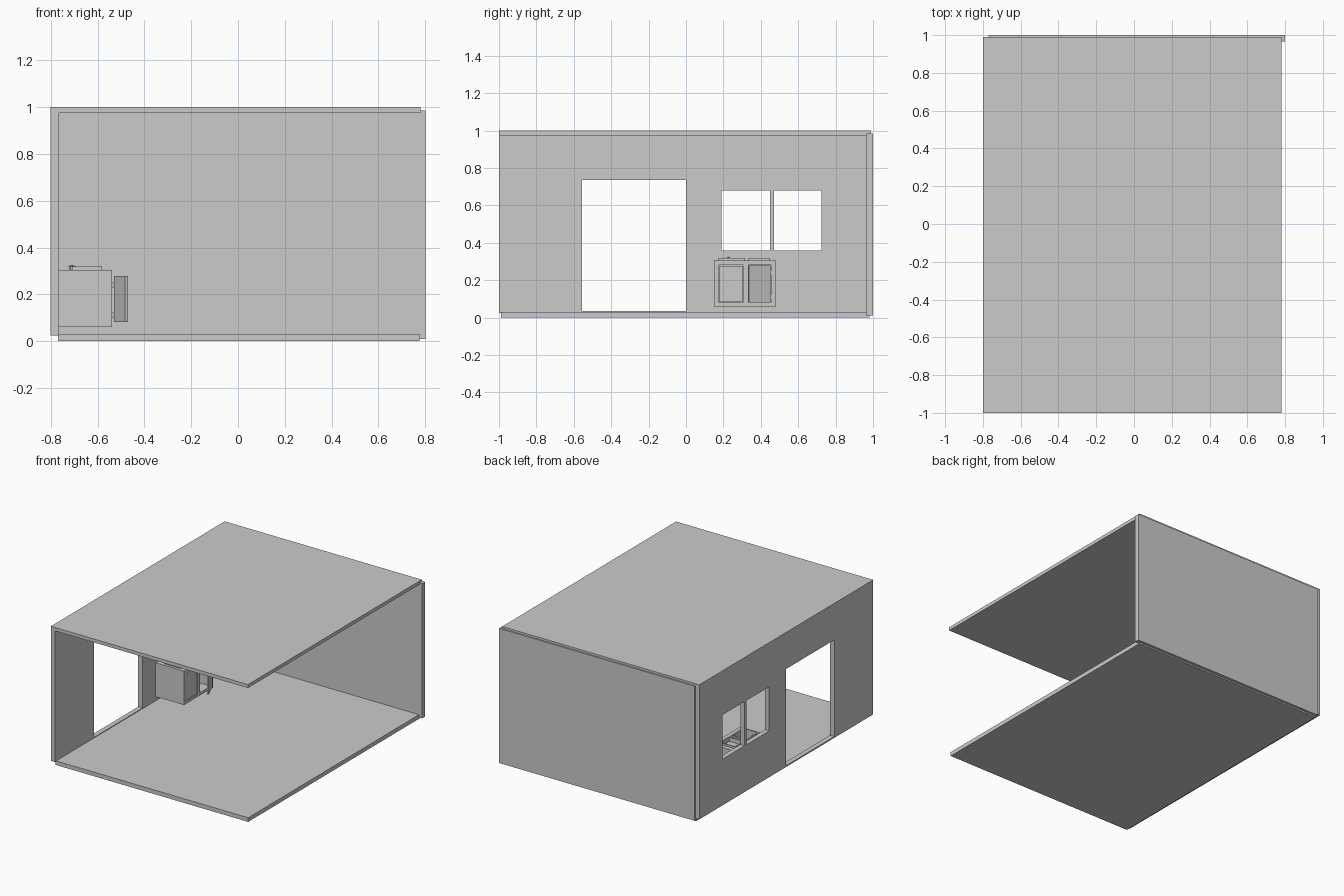
import bpy
import bmesh
from mathutils import Matrix, Vector

if "Cube" in bpy.data.objects:
    bpy.data.objects.remove(bpy.data.objects["Cube"])


def box(name, lo, hi):
    lo, hi = Vector(lo), Vector(hi)
    bm = bmesh.new()
    bmesh.ops.create_cube(bm, size=1)
    bmesh.ops.scale(bm, vec=hi - lo, verts=bm.verts)
    bmesh.ops.translate(bm, vec=(lo + hi) / 2, verts=bm.verts)
    me = bpy.data.meshes.new(name)
    bm.to_mesh(me)
    bm.free()
    ob = bpy.data.objects.new(name, me)
    bpy.context.collection.objects.link(ob)
    return ob


def cut(ob, holes):
    for lo, hi in holes:
        cutter = box("cutter", lo, hi)
        cutter.hide_render = True
        mod = ob.modifiers.new("opening", 'BOOLEAN')
        mod.operation = 'DIFFERENCE'
        mod.solver = 'EXACT'
        mod.object = cutter
        bpy.context.view_layer.objects.active = ob
        bpy.ops.object.modifier_apply(modifier=mod.name)
        bpy.data.objects.remove(cutter)


# Room shell, open at the front and right
box("floor", (-0.768, -0.99, 0), (0.775, 0.98, 0.03))
box("roof", (-0.8, -1, 0.975), (0.78, 0.99, 1))
box("back_wall", (-0.77, 0.965, 0.01), (0.8, 1, 0.985))

# Side wall with a doorway and a two-light window
wall = box("side_wall", (-0.8, -1, 0.025), (-0.765, 0.99, 0.975))
cut(wall, [((-0.9, -0.555, 0.035), (-0.7, 0, 0.735)),
           ((-0.9, 0.19, 0.36), (-0.7, 0.45, 0.68)),
           ((-0.9, 0.47, 0.36), (-0.7, 0.725, 0.68))])

# Wall-hung sink cabinet: open cupboard, door recess and two basins
cabinet = box("cabinet", (-0.765, 0.15, 0.06), (-0.538, 0.48, 0.305))
cut(cabinet, [((-0.745, 0.335, 0.08), (-0.5, 0.455, 0.28)),
              ((-0.55, 0.175, 0.08), (-0.5, 0.305, 0.28)),
              ((-0.70, 0.18, 0.22), (-0.59, 0.305, 0.4)),
              ((-0.70, 0.345, 0.288), (-0.59, 0.44, 0.4))])
box("closed_door", (-0.555, 0.178, 0.083), (-0.541, 0.302, 0.277))

# Raised basin rims
for i, (y0, y1) in enumerate([(0.17, 0.315), (0.335, 0.45)]):
    rim = box(f"basin_rim_{i + 1}", (-0.71, y0, 0.303), (-0.58, y1, 0.318))
    cut(rim, [((-0.70, y0 + 0.01, 0.29), (-0.59, y1 - 0.01, 0.33))])

# Open door, swung out on its hinges
door = box("open_door", (-0.006, -0.125, 0.082), (0.006, 0, 0.278))
door.matrix_world = (Matrix.Translation((-0.525, 0.45, 0))
                     @ Matrix.Rotation(0.40, 4, 'Z'))
for i, z in enumerate((0.11, 0.24)):
    box(f"hinge_{i + 1}", (-0.545, 0.445, z - 0.012), (-0.522, 0.455, z + 0.012))

# Small curved tap
cu = bpy.data.curves.new("tap", 'CURVE')
cu.dimensions = '3D'
cu.bevel_depth = 0.004
cu.bevel_resolution = 1
sp = cu.splines.new('POLY')
path = [(-0.715, 0.215, 0.303), (-0.72, 0.22, 0.32),
        (-0.71, 0.23, 0.322), (-0.69, 0.235, 0.315)]
sp.points.add(len(path) - 1)
for p, co in zip(sp.points, path):
    p.co = (*co, 1)
cu.use_fill_caps = True
bpy.context.collection.objects.link(bpy.data.objects.new("tap", cu))
